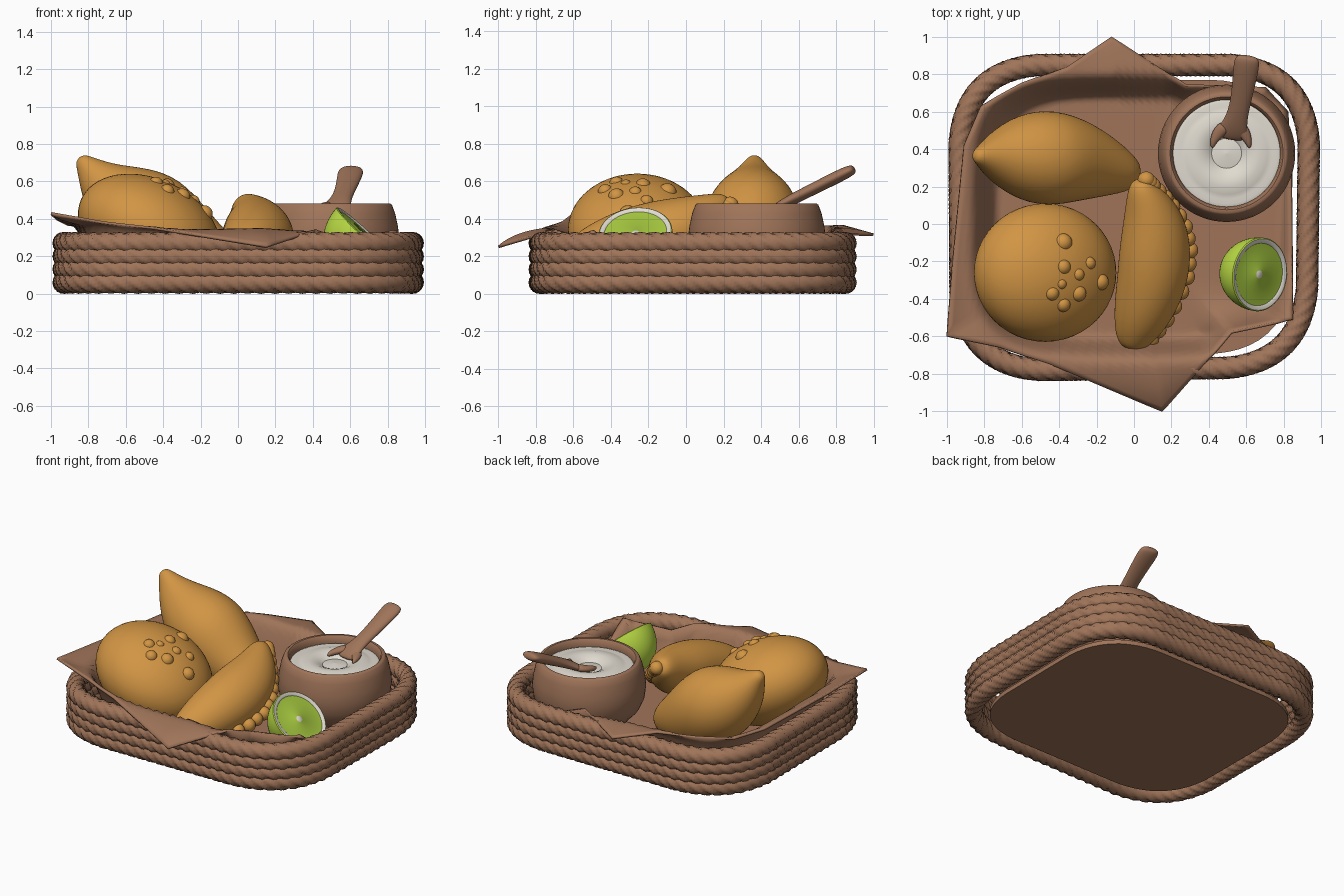
import bpy, bmesh, math
from mathutils import Vector, Matrix, Quaternion

if "Cube" in bpy.data.objects:
    bpy.data.objects.remove(bpy.data.objects["Cube"])


def material(name, rgb):
    m = bpy.data.materials.new(name)
    m.diffuse_color = (*rgb, 1)
    m.use_nodes = True
    m.node_tree.nodes["Principled BSDF"].inputs["Base Color"].default_value = m.diffuse_color
    return m


BROWN = material("warm brown", (0.35, 0.175, 0.10))
CRUST = material("golden crust", (0.64, 0.30, 0.058))
CREAM = material("cream white", (0.75, 0.71, 0.63))
PEEL = material("lime peel", (0.50, 0.72, 0.06))
FLESH = material("lime flesh", (0.38, 0.58, 0.05))


def make(name, bm, mats, subsurf=0):
    bmesh.ops.recalc_face_normals(bm, faces=bm.faces)
    me = bpy.data.meshes.new(name)
    bm.to_mesh(me)
    bm.free()
    ob = bpy.data.objects.new(name, me)
    bpy.context.collection.objects.link(ob)
    for m in mats:
        me.materials.append(m)
    if subsurf:
        s = ob.modifiers.new("smooth", 'SUBSURF')
        s.levels = s.render_levels = subsurf
    me.shade_smooth()
    return ob


def skin(bm, rings, closed=False, mats=None):
    """Join rings of points into a tube."""
    vs = [[bm.verts.new(p) for p in r] for r in rings]
    n = len(vs[0])
    for i in range(len(vs) if closed else len(vs) - 1):
        a, b = vs[i], vs[(i + 1) % len(vs)]
        for j in range(n):
            f = bm.faces.new((a[j], a[(j + 1) % n], b[(j + 1) % n], b[j]))
            f.material_index = mats[i] if mats else 0
    return vs


def loft(name, pts, mat, tilt=0, n=14):
    """Elliptical sections (x, y, z, half width, half height) along a path."""
    bm = bmesh.new()
    c = [Vector(p[:3]) for p in pts]
    rings = []
    for i, p in enumerate(pts):
        t = (c[min(i + 1, len(c) - 1)] - c[max(i - 1, 0)]).normalized()
        side = t.cross(Vector((0, 0, 1))).normalized()
        up = side.cross(t)
        q = Quaternion(t, tilt)
        rings.append([c[i] + q @ (side * p[3] * math.cos(a) + up * p[4] * math.sin(a))
                      for a in (2 * math.pi * k / n for k in range(n))])
    vs = skin(bm, rings)
    bm.faces.new(vs[0])
    bm.faces.new(vs[-1])
    return make(name, bm, [mat], 2)


def lathe(name, profile, mats, matrix, seg_mats=None, n=64):
    bm = bmesh.new()
    rings = [[(max(r, 1e-4) * math.cos(2 * math.pi * k / n), max(r, 1e-4) * math.sin(2 * math.pi * k / n), z)
              for k in range(n)] for r, z in profile]
    skin(bm, rings, mats=seg_mats)
    bm.transform(matrix)
    ob = make(name, bm, mats)
    bpy.context.view_layer.objects.active = ob
    ob.select_set(True)
    bpy.ops.object.shade_smooth_by_angle(angle=math.radians(40))
    ob.select_set(False)
    return ob


def balls(name, items, mat):
    bm = bmesh.new()
    for p, r in items:
        bmesh.ops.create_icosphere(bm, subdivisions=3, radius=r, matrix=Matrix.Translation(p))
    return make(name, bm, [mat])


def rounded_quad(corners, rad, count):
    """Evenly spaced points round a quad with rounded corners."""
    raw = []
    for i, p in enumerate(corners):
        p, a, b = Vector(p), Vector(corners[i - 1]), Vector(corners[(i + 1) % 4])
        p0, p1 = p + (a - p).normalized() * rad, p + (b - p).normalized() * rad
        for k in range(13):
            s = k / 12
            raw.append(p0 * (1 - s) ** 2 + p * 1.7 * s * (1 - s) + (p0 + p1) * .15 * s * (1 - s) + p1 * s * s)
    raw.append(raw[0])
    d = [0]
    for a, b in zip(raw, raw[1:]):
        d.append(d[-1] + (b - a).length)
    out, j = [], 0
    for i in range(count):
        s = d[-1] * i / count
        while d[j + 1] < s:
            j += 1
        out.append(raw[j].lerp(raw[j + 1], (s - d[j]) / (d[j + 1] - d[j])))
    return out


# Basket wall: stacked twisted rope rings
CORNERS = [(-0.935, 0.85), (-0.925, -0.785), (0.92, -0.765), (0.94, 0.85)]
COUNT, AROUND = 400, 20
for lvl in range(4):
    path = rounded_quad(CORNERS, 0.42, COUNT)
    bm, rings = bmesh.new(), []
    for i, p in enumerate(path):
        t = (path[(i + 1) % COUNT] - path[i - 1]).normalized()
        nrm = Vector((t.y, -t.x))
        ring = []
        for k in range(AROUND):
            a = 2 * math.pi * k / AROUND
            ph = 2.5 * a + math.pi * 85 * i / COUNT + lvl
            r = 0.046 + 0.015 * abs(math.cos(ph))
            off = nrm * r * math.cos(a)
            ring.append((p.x + off.x, p.y + off.y, 0.06 + 0.07 * lvl + r * math.sin(a)))
        rings.append(ring)
    skin(bm, rings, closed=True)
    make(f"rope_ring_{lvl + 1}", bm, [BROWN])

# Basket base
bm = bmesh.new()
outline = rounded_quad([(-0.86, 0.77), (-0.85, -0.70), (0.84, -0.69), (0.85, 0.77)], 0.4, 96)
vs = skin(bm, [[(p.x, p.y, z) for p in outline] for z in (0.02, 0.05)])
bm.faces.new(vs[0])
bm.faces.new(vs[1])
make("basket_base", bm, [BROWN]).data.shade_flat()

# Cloth liner: flat floor, rising at the wall, with corners over the rim
EDGE = [(.85, -.51, .33), (.845, -.2, .14), (.84, .3, .1), (.82, .6, .1), (.7, .73, .15), (.28, .74, .32),
        (-.12, 1.0, .315), (-.36, .84, .36), (-.6, .75, .36), (-.82, .63, .36), (-.91, .42, .37),
        (-.97, -.2, .40), (-1.0, -.6, .43), (-.72, -.66, .38), (-.45, -.75, .35), (.15, -1.0, .25),
        (.42, -.70, .34), (.52, -.58, .31)]


def cloth_z(x, y):
    u = ((abs(x) / .93) ** 4 + (abs(y - .035) / .81) ** 4) ** .25
    s = min(1, max(0, (u - .78) / .17))
    return .06 + .295 * s * s * (3 - 2 * s)


rim = []
for a, b in zip(EDGE, EDGE[1:] + EDGE[:1]):
    rim += [Vector(a).lerp(Vector(b), k / 8) for k in range(8)]
bm, rings = bmesh.new(), []
for i in range(1, 37):
    t = i / 36
    rings.append([(p.x * t, p.y * t, max(.06, cloth_z(p.x * t, p.y * t) + (p.z - cloth_z(p.x, p.y)) * t ** 8))
                  for p in rim])
vs = skin(bm, rings)
bm.faces.new(vs[0])
cloth = make("cloth_liner", bm, [BROWN])
sol = cloth.modifiers.new("thickness", 'SOLIDIFY')
sol.thickness, sol.offset = 0.014, 0

# Sauce bowl and swirled cream
at = Matrix.Translation((0.495, 0.378, 0))
lathe("sauce_bowl", [(0, .065), (.2, .065), (.27, .09), (.325, .15), (.357, .22), (.367, .30), (.36, .36), (.345, .43),
                     (.328, .475), (.318, .483), (.302, .483), (.294, .475), (.286, .44), (.286, .39), (0, .39)],
      [BROWN], at)
lathe("cream_sauce", [(0, .425), (.05, .42), (.08, .415), (.10, .43), (.14, .447), (.18, .45), (.22, .44),
                      (.245, .432), (.27, .437), (.289, .43)], [CREAM], at)

# Spoon: handle plus the two rims of its half-sunk bowl
loft("spoon_handle", [(.608, .90, .668, .05, .02), (.604, .875, .657, .072, .032), (.595, .80, .62, .068, .034),
                      (.57, .65, .545, .055, .032), (.545, .55, .495, .06, .03), (.525, .49, .46, .09, .025),
                      (.52, .45, .435, .07, .015)], BROWN)
for s, nm in ((-1, "left"), (1, "right")):
    loft(f"spoon_rim_{nm}", [(.525 + s * .03, .53, .475, .035, .025), (.52 + s * .07, .49, .462, .035, .022),
                             (.518 + s * .095, .44, .452, .02, .02), (.518 + s * .1, .405, .446, .008, .01)], BROWN)

# Teardrop croquette with a pinched tip
loft("teardrop_croquette", [(x, y, z, r, r) for x, y, z, r in (
    (-.85, .365, .73, .03), (-.81, .365, .685, .062), (-.735, .36, .59, .14), (-.61, .36, .485, .235),
    (-.45, .355, .395, .272), (-.27, .335, .26, .22), (-.10, .29, .185, .145), (.03, .25, .13, .07))], CRUST)

# Round bun, tilted, with blisters on its right side
bun = (Matrix.Translation((-.475, -.26, .34)) @ Matrix.Rotation(math.radians(25), 4, 'Y')
       @ Matrix.Diagonal((.40, .37, .275, 1)))
bm = bmesh.new()
bmesh.ops.create_uvsphere(bm, u_segments=48, v_segments=28, radius=1, matrix=bun)
make("round_bun", bm, [CRUST])
inv, blisters = bun.inverted(), []
for x, y, r in ((-.38, -.10, .05), (-.38, -.23, .042), (-.30, -.27, .035), (-.44, -.37, .04), (-.38, -.43, .04),
                (-.30, -.37, .045), (-.24, -.21, .035), (-.18, -.31, .045), (-.39, -.32, .03)):
    z = 0.8
    while (inv @ Vector((x, y, z))).length > 1 and z > 0:
        z -= 0.005
    blisters.append((Vector((x, y, z - r * .5)), r))
balls("bun_blisters", blisters, CRUST)

# Half-moon pasty with a crimped edge
TILT = math.radians(30)
PASTY = [(-.03, -.67, .17, .05, .05), (-.005, -.61, .18, .11, .10), (.045, -.48, .22, .165, .16),
         (.10, -.30, .275, .20, .185), (.115, -.14, .315, .205, .185), (.105, .0, .36, .18, .165),
         (.07, .12, .42, .125, .125), (.035, .20, .475, .07, .075), (.03, .235, .49, .035, .04)]
loft("half_moon_pasty", PASTY, CRUST, TILT)
crimps = []
for i in range(19):
    s = i / 18 * (len(PASTY) - 1)
    k = min(int(s), len(PASTY) - 2)
    a, b = PASTY[k], PASTY[k + 1]
    x, y, z, w, h = (p + (q - p) * (s - k) for p, q in zip(a, b))
    crimps.append((Vector((x + w * math.cos(TILT) + .005, y, z - w * math.sin(TILT))), .046))
balls("pasty_crimps", crimps, CRUST)

# Lime half: peel dome, pith ring, flesh and pale core
dome = [(.198 * math.sin(math.pi / 2 * k / 14), -.235 * math.cos(math.pi / 2 * k / 14)) for k in range(15)]
profile = dome + [(.192, .005), (.174, .003), (.168, -.003), (.022, -.003), (.018, 0), (0, 0)]
seg = [0] * 15 + [1, 1, 2, 1, 1]
lathe("lime_half", profile, [PEEL, CREAM, FLESH],
      Matrix.Translation((.672, -.27, .325)) @ Matrix.Rotation(math.radians(-8), 4, 'Z')
      @ Matrix.Rotation(math.radians(43), 4, 'Y'), seg, 48)
